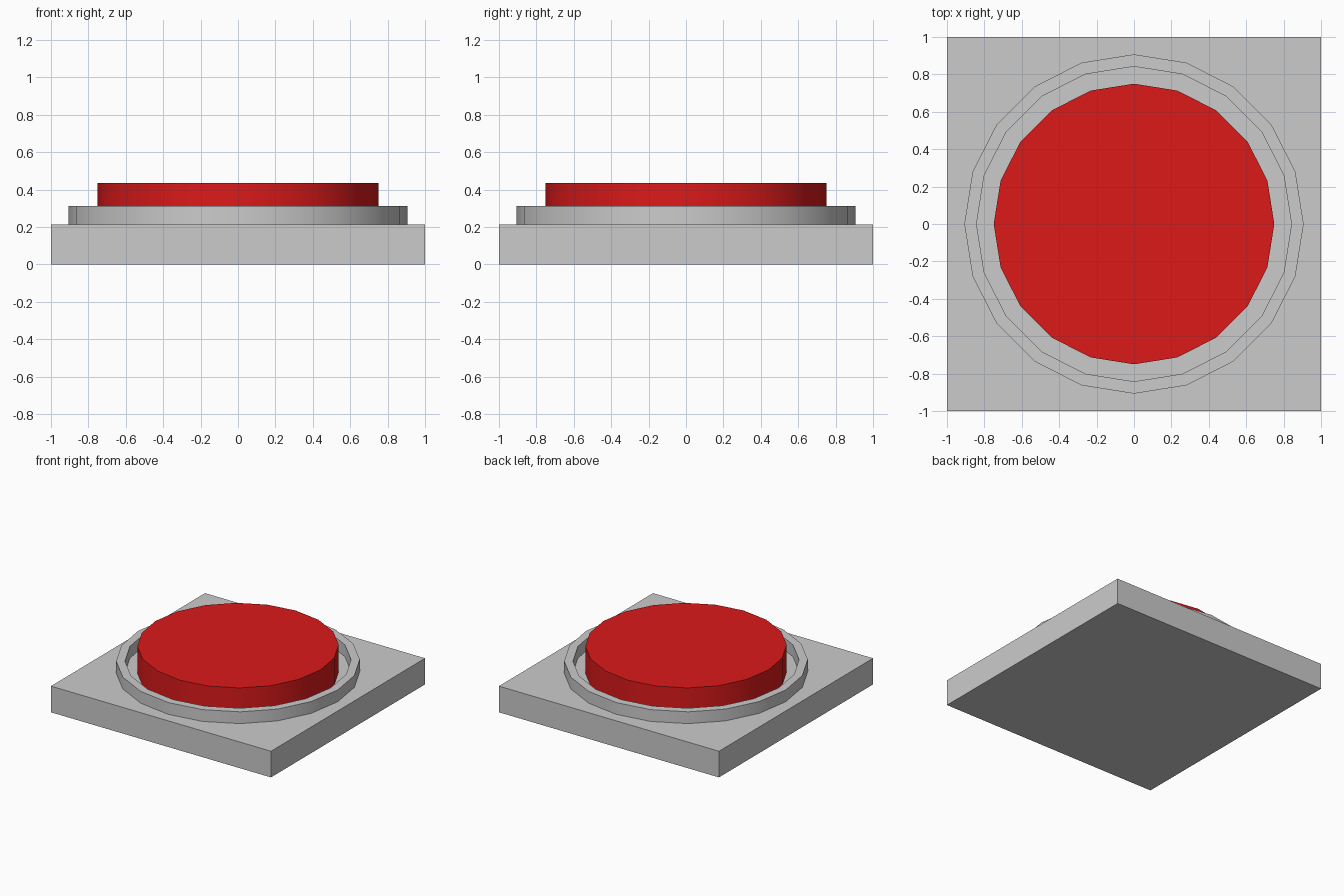
import bpy, bmesh
from math import sin, cos, pi, radians

if "Cube" in bpy.data.objects:
    bpy.data.objects.remove(bpy.data.objects["Cube"])

SIDES = 20
BASE_TOP, RING_TOP, BUTTON_TOP = 0.215, 0.312, 0.435


def finish(name, bm, smooth=True):
    bmesh.ops.recalc_face_normals(bm, faces=bm.faces)
    mesh = bpy.data.meshes.new(name)
    bm.to_mesh(mesh)
    bm.free()
    obj = bpy.data.objects.new(name, mesh)
    bpy.context.collection.objects.link(obj)
    if smooth:
        bpy.ops.object.select_all(action='DESELECT')
        obj.select_set(True)
        bpy.context.view_layer.objects.active = obj
        bpy.ops.object.shade_smooth_by_angle(angle=radians(30))
    return obj


def loop(bm, r, z):
    return [bm.verts.new((r * cos(2 * pi * i / SIDES), r * sin(2 * pi * i / SIDES), z))
            for i in range(SIDES)]


def bridge(bm, a, b):
    for i in range(SIDES):
        j = (i + 1) % SIDES
        bm.faces.new((a[i], a[j], b[j], b[i]))


# Square base plate
bm = bmesh.new()
bmesh.ops.create_cube(bm, size=1)
for v in bm.verts:
    v.co = (v.co.x * 2, v.co.y * 2, (v.co.z + 0.5) * BASE_TOP)
finish("base_plate", bm, smooth=False)

# Raised collar around the button
bm = bmesh.new()
loops = [loop(bm, r, z) for r, z in
         ((0.907, BASE_TOP), (0.907, RING_TOP), (0.842, RING_TOP), (0.842, BASE_TOP))]
for k in range(4):
    bridge(bm, loops[k], loops[(k + 1) % 4])
finish("collar_ring", bm)

# Red push button
bm = bmesh.new()
low, high = loop(bm, 0.75, BASE_TOP), loop(bm, 0.75, BUTTON_TOP)
bridge(bm, low, high)
bm.faces.new(low)
bm.faces.new(high)
button = finish("push_button", bm)
red = bpy.data.materials.new("button_red")
red.diffuse_color = (0.72, 0.01, 0.01, 1)
red.use_nodes = True
red.node_tree.nodes["Principled BSDF"].inputs["Base Color"].default_value = red.diffuse_color
button.data.materials.append(red)
